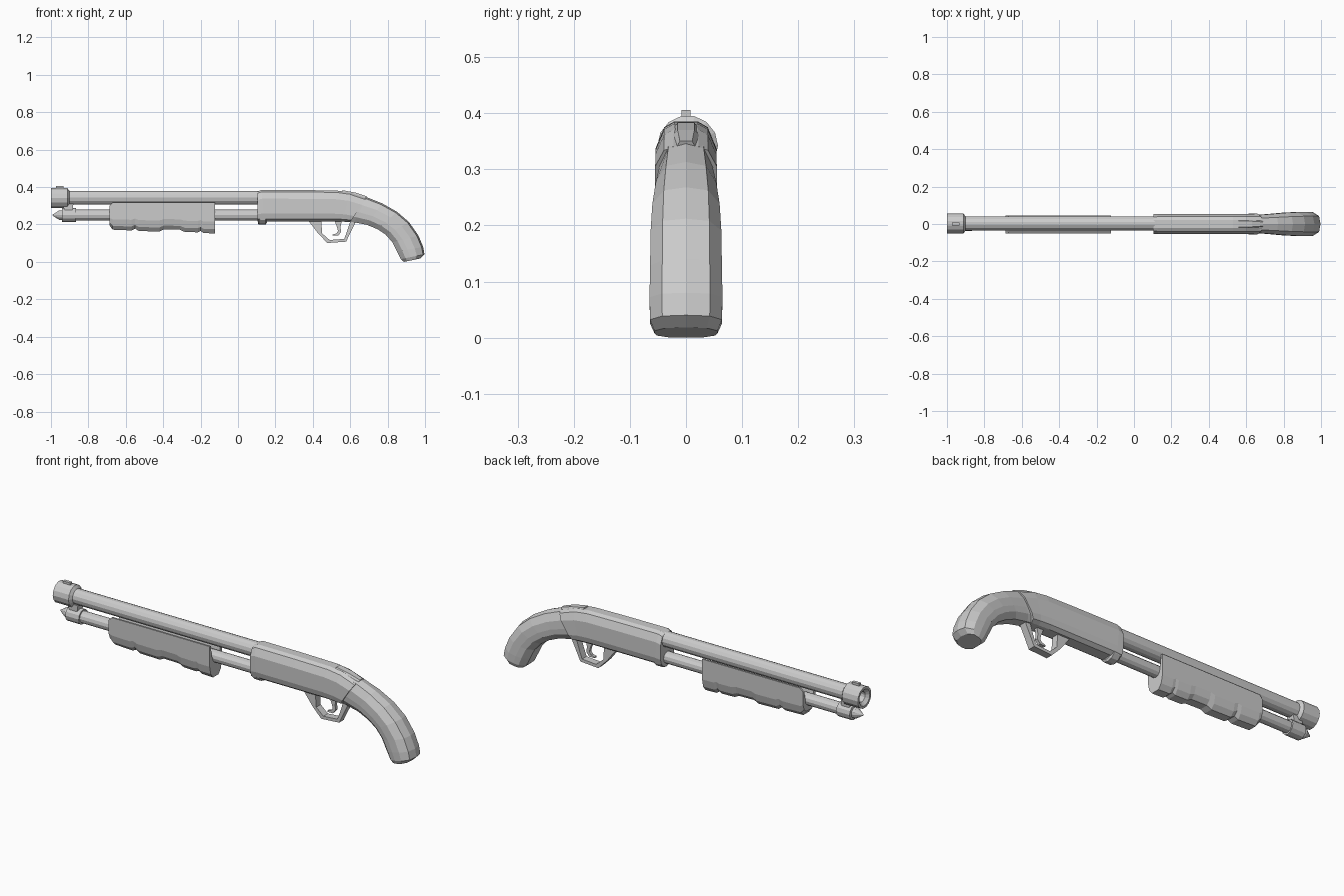
import bpy, bmesh, math

YC = 0.003  # barrel centreline


def finish(name, bm):
    bmesh.ops.remove_doubles(bm, verts=bm.verts, dist=1e-5)
    bmesh.ops.recalc_face_normals(bm, faces=bm.faces)
    me = bpy.data.meshes.new(name)
    bm.to_mesh(me)
    bm.free()
    ob = bpy.data.objects.new(name, me)
    bpy.context.collection.objects.link(ob)
    return ob


def bridge(bm, rings, caps=True):
    n = len(rings[0])
    for a, b in zip(rings, rings[1:]):
        for i in range(n):
            j = (i + 1) % n
            bm.faces.new((a[i], a[j], b[j], b[i]))
    if caps:
        bm.faces.new(rings[0])
        bm.faces.new(rings[-1])


def loft(name, section, stations, yc=0.0):
    """section: half outline (height 0..1, width 0..1), stations: (bottom x, z, top x, z, half width)."""
    full = section + [(s, -w) for s, w in reversed(section)]
    bm = bmesh.new()
    rings = [[bm.verts.new((bx + (tx - bx) * s, yc + w * hw, bz + (tz - bz) * s))
              for s, w in full] for bx, bz, tx, tz, hw in stations]
    bridge(bm, rings)
    return finish(name, bm)


def lathe(name, profile, z, n=12, yc=0.0):
    """profile: (x, radius) along the x axis."""
    bm = bmesh.new()
    rings = [[bm.verts.new((x, yc + r * math.cos(math.tau * i / n), z + r * math.sin(math.tau * i / n)))
              for i in range(n)] for x, r in profile]
    bridge(bm, rings)
    return finish(name, bm)


def band(name, outer, inner, hw):
    """Flat strip between two polylines in x/z, given thickness in y."""
    bm = bmesh.new()
    rings = [[bm.verts.new((x, y, z)) for x, z, y in
              ((*o, -hw), (*o, hw), (*i, hw), (*i, -hw))] for o, i in zip(outer, inner)]
    bridge(bm, rings)
    return finish(name, bm)


def block(name, x0, x1, hw, z0, z1):
    return band(name, [(x0, z1), (x1, z1)], [(x0, z0), (x1, z0)], hw)


# Barrel, muzzle with a tapered bore, bead sight
lathe("barrel", [(-0.93, 0.038), (0.13, 0.038)], 0.343, 14, YC)
lathe("muzzle", [(-0.90, 0.036), (-0.912, 0.054), (-1.0, 0.054), (-1.0, 0.042),
                 (-0.985, 0.026), (-0.93, 0.024)], 0.342, 14, YC)
block("front_sight", -0.973, -0.933, 0.008, 0.38, 0.406)

# Magazine tube, pointed end cap, clamp to the barrel
lathe("magazine_tube", [(-0.90, 0.029), (0.13, 0.029)], 0.25, 12)
lathe("magazine_cap", [(-0.865, 0.037), (-0.94, 0.037), (-0.942, 0.026),
                       (-0.955, 0.026), (-0.992, 0.002)], 0.25, 12)
band("barrel_clamp", [(-0.94, 0.31), (-0.88, 0.31)], [(-0.925, 0.27), (-0.885, 0.27)], 0.022)

# Pump handle: open-topped trough with a rippled underside
ripple = [(-0.687, 0.195), (-0.67, 0.172), (-0.57, 0.168), (-0.55, 0.178), (-0.53, 0.165),
          (-0.42, 0.162), (-0.395, 0.174), (-0.31, 0.172), (-0.285, 0.160),
          (-0.215, 0.158), (-0.20, 0.165), (-0.185, 0.154), (-0.122, 0.152)]
loft("pump_handle",
     [(0, 0.45), (0.14, 0.82), (0.38, 1), (1, 1), (1, 0.82), (0.62, 0.64)],
     [(x, z, x, 0.30 if i == 0 else 0.318, 0.049) for i, (x, z) in enumerate(ripple)], -0.003)

# Receiver with slanted rear edge, and the collar below its front
loft("receiver",
     [(0, 0.5), (0.08, 0.85), (0.25, 1), (0.72, 1), (0.94, 0.72), (1, 0.4)],
     [(0.105, 0.215, 0.105, 0.376, 0.053), (0.14, 0.217, 0.125, 0.385, 0.054),
      (0.35, 0.217, 0.35, 0.384, 0.054), (0.50, 0.217, 0.53, 0.381, 0.054),
      (0.56, 0.215, 0.60, 0.371, 0.054), (0.60, 0.213, 0.685, 0.341, 0.055)])
lathe("receiver_collar", [(0.107, 0.046), (0.112, 0.05), (0.148, 0.05), (0.155, 0.04)], 0.25, 12)

# Curved grip and the tang that runs onto it
loft("grip",
     [(0, 0.5), (0.2, 0.92), (0.4, 1), (0.68, 1), (0.94, 0.66), (1, 0)],
     [(0.56, 0.217, 0.60, 0.372, 0.045), (0.62, 0.212, 0.69, 0.345, 0.048),
      (0.69, 0.198, 0.77, 0.313, 0.054), (0.745, 0.175, 0.85, 0.268, 0.060),
      (0.79, 0.145, 0.915, 0.212, 0.063), (0.825, 0.105, 0.965, 0.140, 0.064),
      (0.85, 0.055, 0.99, 0.080, 0.065), (0.87, 0.015, 0.997, 0.040, 0.064),
      (0.887, 0.0, 0.975, 0.018, 0.056)])
loft("tang", [(0, 1), (0.7, 1), (1, 0.6)],
     [(0.55, 0.34, 0.56, 0.383, 0.025), (0.62, 0.33, 0.63, 0.370, 0.025),
      (0.67, 0.31, 0.69, 0.350, 0.018)])

# Trigger guard and trigger
band("trigger_guard",
     [(0.375, 0.222), (0.43, 0.150), (0.478, 0.101), (0.578, 0.108), (0.598, 0.150), (0.63, 0.215)],
     [(0.445, 0.222), (0.450, 0.152), (0.490, 0.117), (0.568, 0.123), (0.582, 0.160), (0.60, 0.215)], 0.018)
band("trigger",
     [(0.555, 0.222), (0.548, 0.185), (0.552, 0.160), (0.535, 0.140), (0.505, 0.140)],
     [(0.515, 0.222), (0.530, 0.185), (0.535, 0.165), (0.525, 0.151), (0.505, 0.146)], 0.008)
